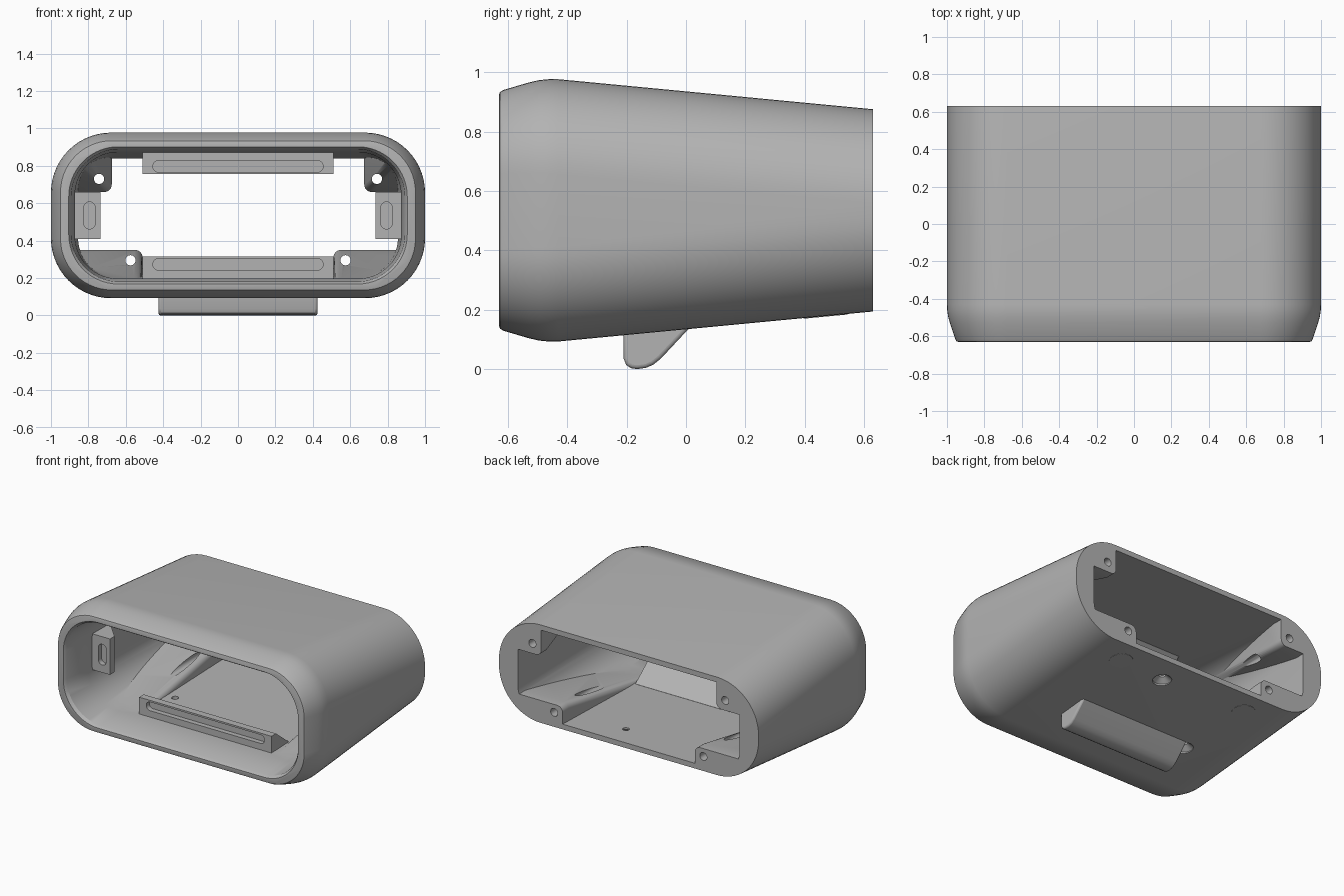
import bpy, bmesh, math
from mathutils import Vector

cube = bpy.data.objects.get("Cube")
if cube:
    bpy.data.objects.remove(cube)

grey = bpy.data.materials.new("plain_grey")
grey.use_nodes = True
COLOUR = (0.45, 0.45, 0.45, 1)
grey.diffuse_color = COLOUR
grey.node_tree.nodes["Principled BSDF"].inputs["Base Color"].default_value = COLOUR

MID = 0.535            # height of the housing axis


def loft(name, rings):
    """Closed solid through rings of equal point count."""
    bm = bmesh.new()
    loops = [[bm.verts.new(p) for p in ring] for ring in rings]
    n = len(loops[0])
    for a, b in zip(loops, loops[1:]):
        for i in range(n):
            j = (i + 1) % n
            bm.faces.new((a[i], a[j], b[j], b[i]))
    bm.faces.new(loops[0])
    bm.faces.new(loops[-1])
    bmesh.ops.recalc_face_normals(bm, faces=bm.faces)
    mesh = bpy.data.meshes.new(name)
    bm.to_mesh(mesh)
    bm.free()
    mesh.materials.append(grey)
    ob = bpy.data.objects.new(name, mesh)
    bpy.context.collection.objects.link(ob)
    return ob


def rounded(y, hw, hh, r, cx=0, cz=MID, seg=14):
    """Rounded rectangle at depth y."""
    pts = []
    for k, (sx, sz) in enumerate([(1, 1), (-1, 1), (-1, -1), (1, -1)]):
        for i in range(seg + 1):
            a = math.radians(90 * (k + i / seg))
            pts.append(Vector((cx + sx * (hw - r) + r * math.cos(a), y,
                               cz + sz * (hh - r) + r * math.sin(a))))
    return pts


def disc(name, x, y, stations):
    """Turned vertical solid from (z, radius) stations."""
    return loft(name, [[(x + r * math.cos(t * math.tau / 32),
                         y + r * math.sin(t * math.tau / 32), z)
                        for t in range(32)] for z, r in stations])


def subtract(target, tools):
    """Cut the tools out of the target and drop them."""
    bpy.context.view_layer.objects.active = target
    for tool in tools:
        mod = target.modifiers.new("cut", 'BOOLEAN')
        mod.operation, mod.solver, mod.object = 'DIFFERENCE', 'EXACT', tool
        bpy.ops.object.modifier_apply(modifier=mod.name)
        bpy.data.objects.remove(tool)


def smooth(ob):
    bpy.ops.object.select_all(action='DESELECT')
    ob.select_set(True)
    bpy.context.view_layer.objects.active = ob
    bpy.ops.object.shade_smooth_by_angle(angle=math.radians(30))


# Outer housing: short flared nose, then a taper in height only
outer = [(-0.63, 0.94, 0.39), (-0.627, 0.949, 0.399), (-0.615, 0.956, 0.406),
         (-0.53, 0.984, 0.431), (-0.495, 0.994, 0.439), (-0.46, 0.999, 0.4425),
         (-0.43, 1.0, 0.442), (0.63, 1.0, 0.341)]
housing = loft("housing", [rounded(y, w, h, 0.32 - (1 - w) * 0.9) for y, w, h in outer])

# Tunnel through the housing
inner = [(-0.66, 0.915, 0.375, 0.27), (-0.63, 0.905, 0.367, 0.265),
         (-0.61, 0.892, 0.354, 0.255), (-0.4, 0.872, 0.338, 0.23),
         (0.63, 0.855, 0.305, 0.18), (0.66, 0.855, 0.304, 0.18)]
tunnel = loft("tunnel_cutter", [rounded(y, w, h, r) for y, w, h, r in inner])


def tab(side, x_in, z_in, x_wall, z_wall, x_end, z_end, y_end):
    """Screw tab with one rounded inner corner, ramping forward into the wall."""
    def ring(y, xi, zi, r=0.04):
        dx, dz = math.copysign(r, x_wall - xi), math.copysign(r, z_wall - zi)
        pts = [(x_wall, zi)]
        for i in range(7):
            a = math.radians(15 * i)
            pts.append((xi + dx * (1 - math.sin(a)), zi + dz * (1 - math.cos(a))))
        pts += [(xi, z_wall), (x_wall, z_wall)]
        return [(side * x, y, z) for x, z in pts]
    return loft("tab", [ring(0.7, x_in, z_in), ring(0.56, x_in, z_in),
                        ring(y_end, x_end, z_end)])


def clip(place, half):
    """Wedge rib: flat front, sloped back; place maps (along, y, inward)."""
    profile = [(-0.36, -0.1), (-0.36, 1), (-0.31, 1), (-0.17, 0), (-0.17, -0.1)]
    return loft("clip", [[place(s * half, y, h) for y, h in profile] for s in (-1, 1)])


solids, cutters = [], []
for s in (-1, 1):
    solids.append(tab(s, 0.51, 0.35, 1.05, 0.05, 0.515, 0.195, -0.35))
    solids.append(tab(s, 0.675, 0.66, 1.05, 1.05, 0.82, 0.82, -0.25))
    # Long ribs above and below, short ribs at the sides
    solids.append(clip(lambda a, y, h, s=s: (a, y, MID + s * (0.33 - 0.11 * h)), 0.51))
    solids.append(clip(lambda a, y, h, s=s: (s * (0.866 - 0.131 * h), y, MID + a), 0.125))
    # Blind slots in the ribs
    cutters.append(loft("slot", [rounded(y, 0.455, 0.03, 0.029, 0, MID + s * 0.262)
                                 for y in (-0.4, -0.325)]))
    cutters.append(loft("slot", [rounded(y, 0.03, 0.072, 0.029, s * 0.794)
                                 for y in (-0.4, -0.325)]))
    # Screw holes through the tabs
    for x, z in ((0.575, 0.295), (0.743, 0.73)):
        cutters.append(loft("screw_hole", [rounded(y, 0.027, 0.027, 0.026, s * x, z)
                                           for y in (-0.3, 0.8)]))


def floor_z(y):
    return 0.194 + (y - 0.63) * 0.0953


# Countersunk holes in the underside
for x, y in ((0.147, 0.45), (-0.45, -0.05)):
    z = floor_z(y)
    cutters.append(disc("countersink", x, y, [(z - 0.03, 0.065), (z + 0.005, 0.06),
                                              (z + 0.035, 0.022), (z + 0.14, 0.022)]))

subtract(tunnel, solids)
subtract(housing, [tunnel] + cutters)
smooth(housing)

# Round pads lying flush on the underside
for side, label in ((1, "left"), (-1, "right")):
    pad = disc(label + "_pad", 0, 0, [(-0.002, 0.075), (0.004, 0.075)])
    pad.location = (side * 0.5, 0.47, floor_z(0.47))
    pad.rotation_euler.x = math.atan(0.0953)
    smooth(pad)

# Foot bar under the front half
side_profile = [(-0.21, 0.16), (-0.21, 0.035), (-0.202, 0.014), (-0.185, 0.003),
                (-0.165, 0), (-0.135, 0.004), (-0.11, 0.015), (-0.085, 0.035),
                (0.015, 0.142), (0.015, 0.16)]
foot = loft("foot", [[(x, y, z) for y, z in side_profile] for x in (-0.425, 0.425)])
bevel = foot.modifiers.new("round_ends", 'BEVEL')
bevel.width, bevel.segments = 0.025, 4
bevel.limit_method, bevel.angle_limit = 'ANGLE', math.radians(60)
smooth(foot)
